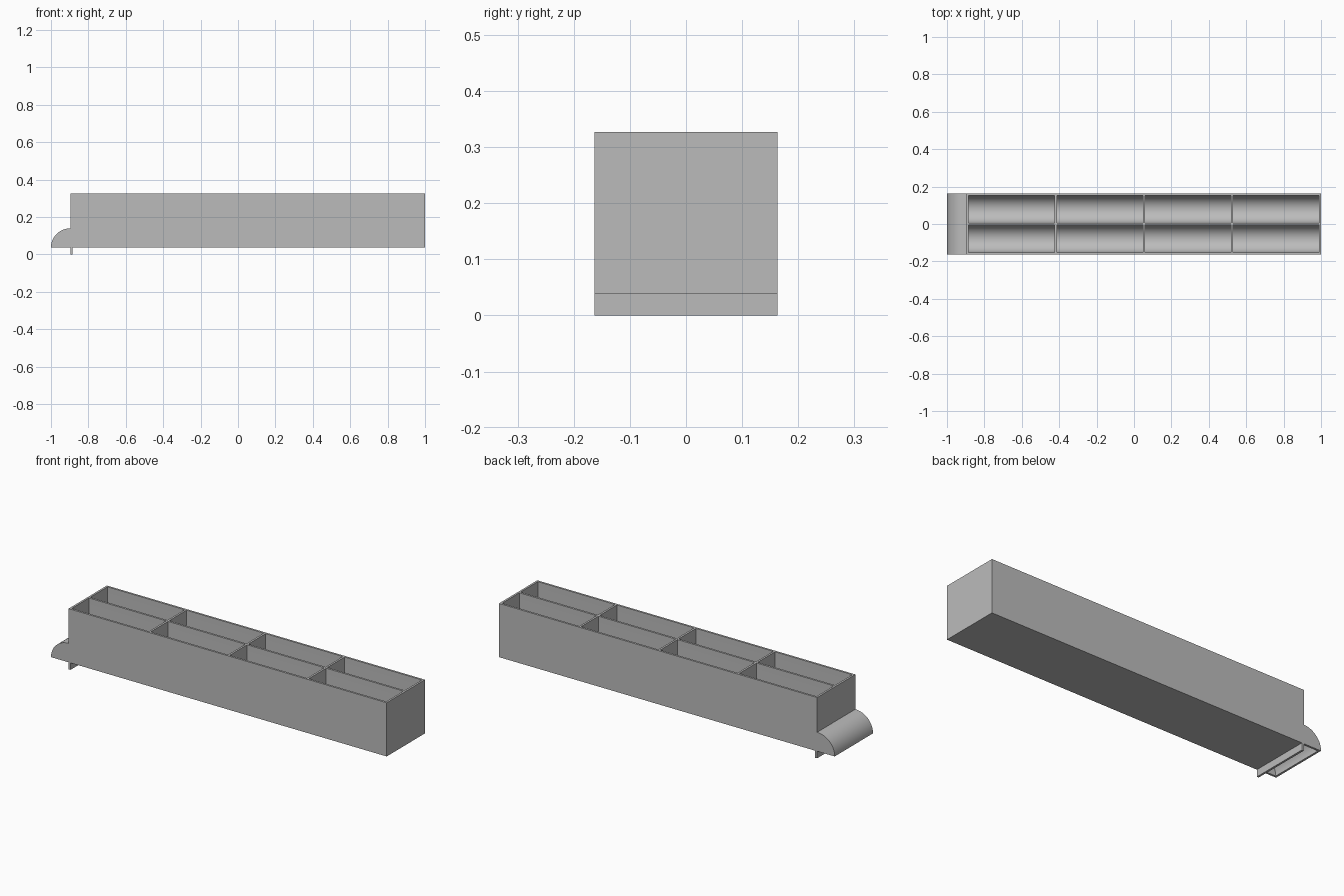
import bpy, bmesh, math
from mathutils import Vector

if "Cube" in bpy.data.objects:
    bpy.data.objects.remove(bpy.data.objects["Cube"], do_unlink=True)

WALL = 0.011
LEFT, RIGHT = -0.895, 1.0        # tray ends
HALF_Y = 0.163
BASE, TOP = 0.038, 0.327
ROWS, COLS = 2, 4
HANDLE_TOP = 0.14

grey = bpy.data.materials.new("plain_grey")
grey.use_nodes = True
grey.diffuse_color = (0.5, 0.5, 0.5, 1)
grey.node_tree.nodes["Principled BSDF"].inputs["Base Color"].default_value = (0.5, 0.5, 0.5, 1)


def add_prism(bm, profile, sweep):
    """Close a 3D profile into a face and extrude it along the sweep vector."""
    face = bm.faces.new([bm.verts.new(p) for p in profile])
    new = bmesh.ops.extrude_face_region(bm, geom=[face])["geom"]
    bmesh.ops.translate(bm, vec=Vector(sweep),
                        verts=[v for v in new if isinstance(v, bmesh.types.BMVert)])


def make_object(name, prisms):
    bm = bmesh.new()
    for profile, sweep in prisms:
        add_prism(bm, profile, sweep)
    bmesh.ops.recalc_face_normals(bm, faces=bm.faces[:])
    mesh = bpy.data.meshes.new(name)
    bm.to_mesh(mesh)
    bm.free()
    mesh.materials.append(grey)
    obj = bpy.data.objects.new(name, mesh)
    bpy.context.collection.objects.link(obj)
    return obj


def block(x0, x1, z0, z1):
    """Full-width block between two x and two z limits."""
    profile = [(x, -HALF_Y, z) for x, z in ((x0, z0), (x1, z0), (x1, z1), (x0, z1))]
    return profile, (0, 2 * HALF_Y, 0)


def carve(obj, cutter):
    """Apply a boolean difference and discard the cutter."""
    mod = obj.modifiers.new("carve", 'BOOLEAN')
    mod.operation, mod.solver, mod.object = 'DIFFERENCE', 'EXACT', cutter
    cutter.hide_render = True
    graph = bpy.context.evaluated_depsgraph_get()
    mesh = bpy.data.meshes.new_from_object(obj.evaluated_get(graph))
    obj.modifiers.clear()
    obj.data = mesh
    bpy.data.objects.remove(cutter, do_unlink=True)


def smooth(obj):
    bpy.ops.object.select_all(action='DESELECT')
    obj.select_set(True)
    bpy.context.view_layer.objects.active = obj
    bpy.ops.object.shade_smooth_by_angle(angle=math.radians(30))


# Tray: solid block with round-bottomed compartments carved out
pitch_x = (RIGHT - LEFT - WALL) / COLS
pitch_y = (2 * HALF_Y - WALL) / ROWS
radius = (pitch_y - WALL) / 2
pockets = []
for row in range(ROWS):
    y = -HALF_Y + WALL / 2 + (row + 0.5) * pitch_y
    for col in range(COLS):
        x = LEFT + WALL + col * pitch_x
        z = BASE + WALL + radius
        arc = [math.pi * (1 + i / 24) for i in range(25)]
        trough = [(x, y + radius * math.cos(a), z + radius * math.sin(a)) for a in arc]
        trough += [(x, y + radius, TOP + WALL), (x, y - radius, TOP + WALL)]
        pockets.append((trough, (pitch_x - WALL, 0, 0)))
tray = make_object("tray", [block(LEFT, RIGHT, BASE, TOP)])
carve(tray, make_object("compartment_cutter", pockets))
smooth(tray)


# Handle: quarter-round pull, hollow underneath
def quarter_round(inset, z0, half_y):
    rx, rz = LEFT + 1 - inset, HANDLE_TOP - BASE - inset
    arc = [math.pi / 2 * (1 + i / 20) for i in range(21)]
    pts = [(LEFT + rx * math.cos(a), -half_y, BASE + rz * math.sin(a)) for a in arc]
    if z0 < BASE:
        pts += [(LEFT - rx, -half_y, z0), (LEFT, -half_y, z0)]
    else:
        pts.append((LEFT, -half_y, z0))
    return pts, (0, 2 * half_y, 0)


handle = make_object("handle", [quarter_round(0, BASE, HALF_Y)])
carve(handle, make_object("handle_cutter",
                          [quarter_round(WALL, BASE - WALL, HALF_Y - WALL)]))
smooth(handle)

# Stop lip hanging under the handle end of the tray
make_object("stop_lip", [block(LEFT, LEFT + WALL, 0, BASE)])
